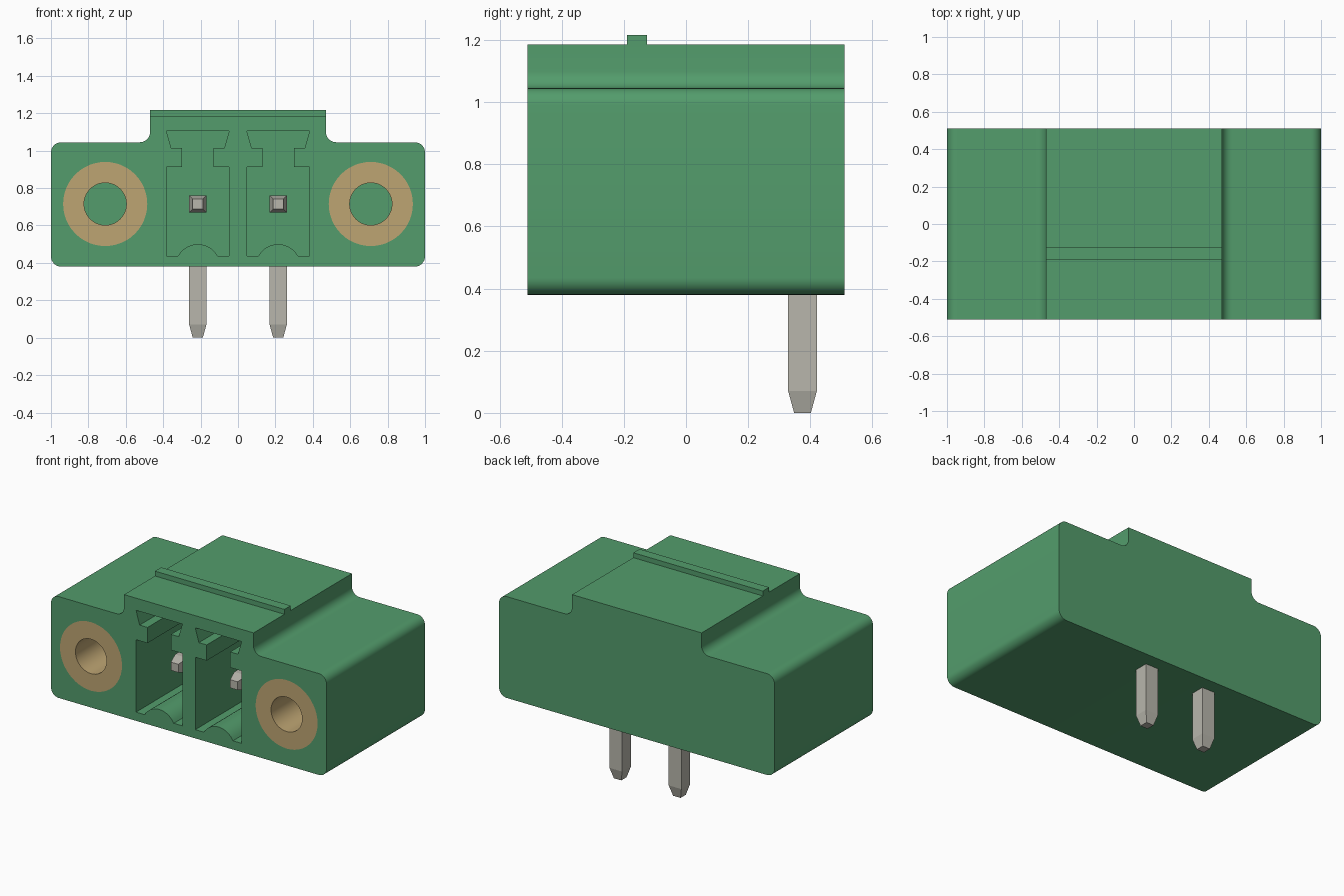
import bpy, bmesh, math
from mathutils import Vector

if "Cube" in bpy.data.objects:
    bpy.data.objects.remove(bpy.data.objects["Cube"])

FRONT, BACK, POCKET = -0.51, 0.51, 0.27   # depth of front face, back face, pocket floor
HOLE_Z = 0.715


def material(name, rgb):
    m = bpy.data.materials.new(name)
    m.use_nodes = True
    m.diffuse_color = (*rgb, 1)
    m.node_tree.nodes["Principled BSDF"].inputs["Base Color"].default_value = (*rgb, 1)
    return m


GREEN = material("green plastic", (0.087, 0.335, 0.15))
BRASS = material("brass", (0.515, 0.376, 0.171))
TIN = material("tinned metal", (0.479, 0.468, 0.413))


def finish(name, bm, mat):
    bmesh.ops.recalc_face_normals(bm, faces=bm.faces)
    mesh = bpy.data.meshes.new(name)
    bm.to_mesh(mesh)
    bm.free()
    mesh.materials.append(mat)
    obj = bpy.data.objects.new(name, mesh)
    bpy.context.collection.objects.link(obj)
    return obj


def extrude_profile(name, pts, y0, y1, mat):
    """Solid from an (x, z) outline pushed along y."""
    bm = bmesh.new()
    face = bm.faces.new([bm.verts.new((x, y0, z)) for x, z in pts])
    new = bmesh.ops.extrude_face_region(bm, geom=[face])["geom"]
    bmesh.ops.translate(bm, vec=(0, y1 - y0, 0),
                        verts=[v for v in new if isinstance(v, bmesh.types.BMVert)])
    return finish(name, bm, mat)


def loft(name, rings, mat, close=False):
    """Skin equal-length rings; cap both ends, or join last to first."""
    bm = bmesh.new()
    rows = [[bm.verts.new(p) for p in ring] for ring in rings]
    pairs = list(zip(rows, rows[1:])) + ([(rows[-1], rows[0])] if close else [])
    for a, b in pairs:
        for i in range(len(a)):
            j = (i + 1) % len(a)
            bm.faces.new((a[i], a[j], b[j], b[i]))
    if not close:
        bm.faces.new(rows[0])
        bm.faces.new(rows[-1])
    return finish(name, bm, mat)


def arc(cx, cz, r, a0, a1, n=8):
    angles = [math.radians(a0 + (a1 - a0) * i / n) for i in range(n + 1)]
    return [(cx + r * math.cos(a), cz + r * math.sin(a)) for a in angles]


def circle(cx, cz, r, n=48):
    return arc(cx, cz, r, 0, 360, n)[:-1]


def smooth(obj):
    bpy.ops.object.select_all(action='DESELECT')
    obj.select_set(True)
    bpy.context.view_layer.objects.active = obj
    bpy.ops.object.shade_smooth_by_angle(angle=math.radians(30))


def carve(obj, cutter):
    mod = obj.modifiers.new("carve", 'BOOLEAN')
    mod.operation, mod.solver, mod.object = 'DIFFERENCE', 'EXACT', cutter
    cutter.hide_render = True
    bpy.context.view_layer.objects.active = obj
    bpy.ops.object.modifier_apply(modifier=mod.name)
    bpy.data.objects.remove(cutter)


# Housing: rounded flanges with a raised middle and filleted steps
r = 0.055
half = (arc(1 - r, 0.38 + r, r, -90, 0) + arc(1 - r, 1.045 - r, r, 0, 90)
        + arc(0.47 + r, 1.045 + r, r, 270, 180) + [(0.47, 1.185)])
housing = extrude_profile("housing", half + [(-x, z) for x, z in reversed(half)],
                          FRONT, BACK, GREEN)

# Keyed plug pockets with a rounded rail on the floor
key = [(0.168, 0.437), (0.168, 0.912), (0.085, 0.912), (0.085, 1.015),
       (0.142, 1.015), (0.168, 1.105)]
rail_r, rail_h = 0.12, 0.063
tilt = math.degrees(math.acos((rail_r - rail_h) / rail_r))
rail = arc(0, 0.437 + rail_h - rail_r, rail_r, 90 + tilt, 90 - tilt, 14)
outline = rail + key + [(-x, z) for x, z in reversed(key)]
for cx in (-0.215, 0.215):
    carve(housing, extrude_profile("pocket_cutter", [(x + cx, z) for x, z in outline],
                                   FRONT - 0.1, POCKET, GREEN))

# Seats for the threaded inserts
for cx in (-0.71, 0.71):
    carve(housing, extrude_profile("seat_cutter", circle(cx, HOLE_Z, 0.225),
                                   FRONT - 0.1, POCKET, GREEN))
smooth(housing)

# Latch ridge across the top
extrude_profile("latch_ridge", [(-0.47, 1.18), (0.47, 1.18), (0.47, 1.217), (-0.47, 1.217)],
                -0.19, -0.125, GREEN)

for side, s in (("left", 1), ("right", -1)):
    # Brass insert: a tube flush with the front face
    rings = [[(x, y, z) for x, z in circle(s * 0.71, HOLE_Z, rad)]
             for rad, y in ((0.225, FRONT), (0.225, POCKET), (0.113, POCKET), (0.113, FRONT))]
    smooth(loft(side + "_insert", rings, BRASS, close=True))

    # Contact: a blade in the pocket and a leg below, both with tapered tips
    square = ((-1, -1), (1, -1), (1, 1), (-1, 1))
    cx, h, tip = s * 0.215, 0.046, 0.027
    loft(side + "_contact_blade",
         [[(cx + a * w, y, HOLE_Z + b * w) for a, b in square]
          for w, y in ((tip, -0.35), (h, -0.28), (h, 0.33))], TIN)
    loft(side + "_contact_leg",
         [[(cx + a * w, 0.375 + b * w, z) for a, b in square]
          for w, z in ((tip, 0.0), (h, 0.07), (h, HOLE_Z + h))], TIN)
